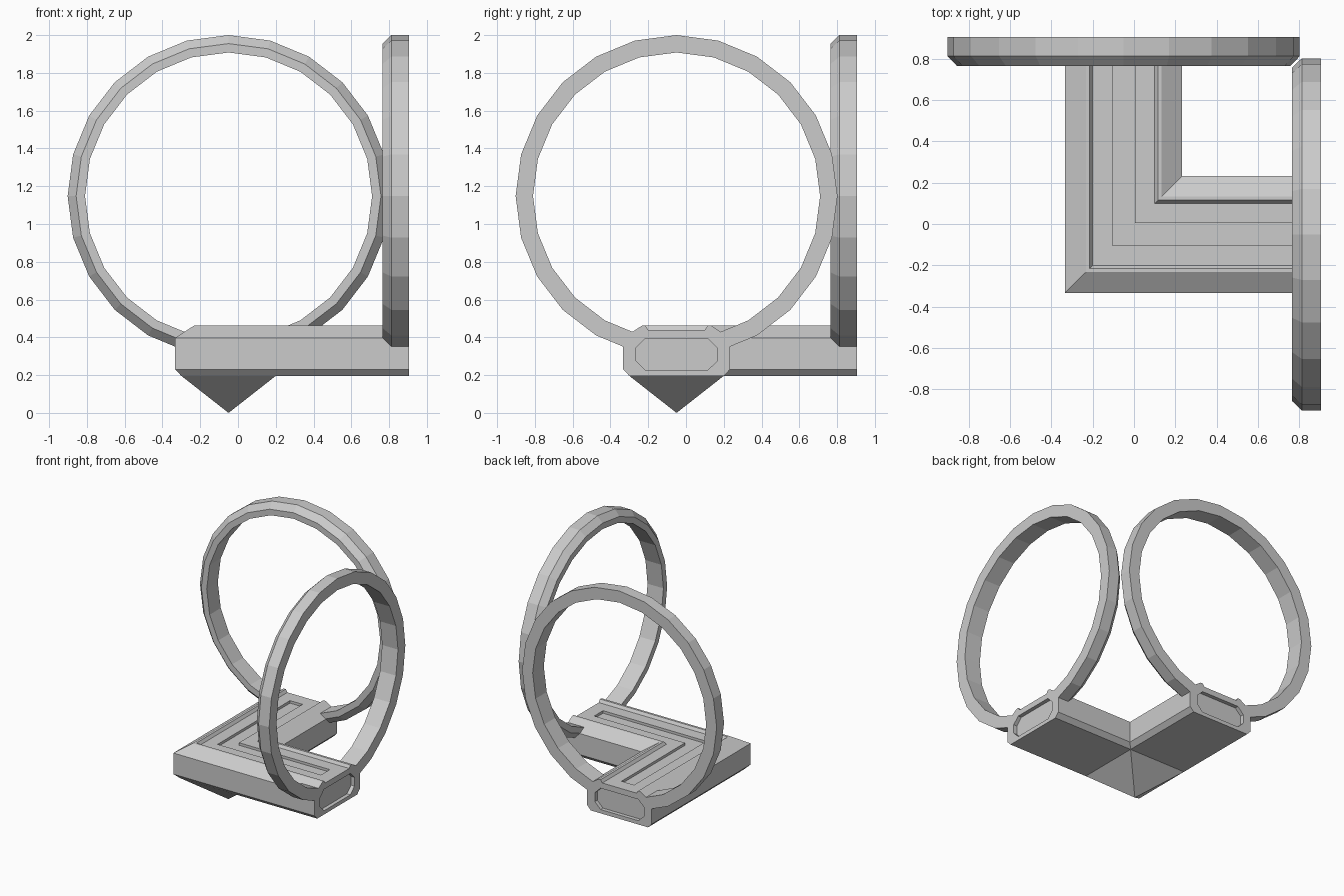
import bpy, bmesh, math

if "Cube" in bpy.data.objects:
    bpy.data.objects.remove(bpy.data.objects["Cube"])

C = -0.05        # centre line of each arm
END = 0.904      # outer end of both arms
RZ = 1.148       # ring centre height


def make(name, verts, faces):
    bm = bmesh.new()
    vs = [bm.verts.new(v) for v in verts]
    for f in faces:
        bm.faces.new([vs[i] for i in f])
    bmesh.ops.recalc_face_normals(bm, faces=bm.faces)
    me = bpy.data.meshes.new(name)
    bm.to_mesh(me)
    bm.free()
    ob = bpy.data.objects.new(name, me)
    bpy.context.collection.objects.link(ob)
    return ob


def loft(name, rows):
    """Closed profiles joined in sequence, capped at both ends."""
    n = len(rows[0])
    faces = [(r * n + i, r * n + (i + 1) % n, (r + 1) * n + (i + 1) % n, (r + 1) * n + i)
             for r in range(len(rows) - 1) for i in range(n)]
    last = (len(rows) - 1) * n
    faces += [tuple(range(n)), tuple(range(last, last + n))]
    return make(name, [v for row in rows for v in row], faces)


def elbow(name, half, end):
    """Symmetric profile swept around the mitred corner."""
    prof = half + [(-u, z) for u, z in reversed(half)]
    return loft(name, [[(C + u, end, z) for u, z in prof],
                       [(C + u, C + u, z) for u, z in prof],
                       [(end, C + u, z) for u, z in prof]])


def place(along, across, z, swap):
    return (across, along, z) if swap else (along, across, z)


def cut(target, cutter):
    m = target.modifiers.new("cut", 'BOOLEAN')
    m.operation = 'DIFFERENCE'
    m.solver = 'EXACT'
    m.object = cutter
    cutter.hide_render = True
    cutter.hide_set(True)


# L-shaped base with chamfered edges and a shallow top channel
base = elbow("corner_base", [(-0.15, 0.44), (-0.165, 0.462), (-0.183, 0.462),
                             (-0.283, 0.397), (-0.283, 0.23), (-0.25, 0.196)], END)
# order of the half profile runs from channel floor round to the underside

# Groove along the channel floor
cut(base, elbow("groove_cutter", [(-0.055, 0.5), (-0.055, 0.42)], 0.80))

for swap, side in ((False, "right"), (True, "back")):
    # Octagonal recess in the arm end
    octagon = [(-0.215, 0.275), (-0.165, 0.226), (0.165, 0.226), (0.215, 0.275),
               (0.215, 0.345), (0.165, 0.395), (-0.165, 0.395), (-0.215, 0.345)]
    cut(base, loft(side + "_recess_cutter",
                   [[place(a, C + u, z, swap) for u, z in octagon]
                    for a in (END - 0.03, END + 0.1)]))

    # Ring with one chamfer, left open where it enters the base
    section = [(0.76, 0.765), (0.807, 0.765), (0.852, 0.812), (0.852, END), (0.76, END)]
    rows = []
    for k in range(1, 24):
        t = math.radians(15 * k)
        rows.append([place(a, C + r * math.sin(t), RZ - r * math.cos(t), swap)
                     for r, a in section])
    loft(side + "_ring", rows)

# Pyramid foot beneath the corner
b = 0.25
make("pyramid_foot",
     [(C - b, C - b, 0.196), (C + b, C - b, 0.196), (C + b, C + b, 0.196),
      (C - b, C + b, 0.196), (C, C, 0)],
     [(0, 1, 4), (1, 2, 4), (2, 3, 4), (3, 0, 4), (0, 1, 2, 3)])
